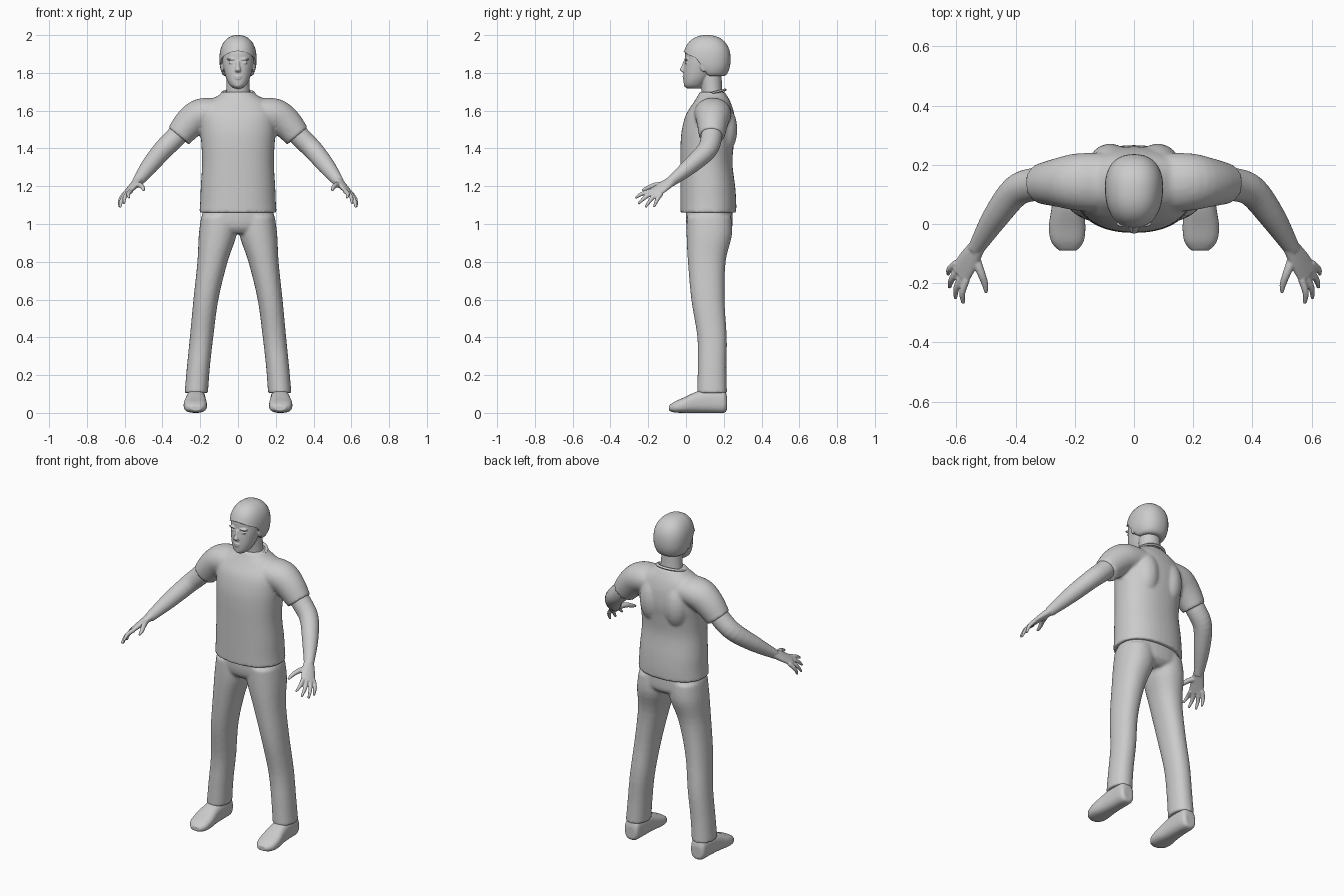
import bpy, bmesh, math
from mathutils import Vector, Matrix

cube = bpy.data.objects.get("Cube")
if cube:
    bpy.data.objects.remove(cube, do_unlink=True)

grey = bpy.data.materials.new("plain_grey")
grey.use_nodes = True
grey.diffuse_color = (0.6, 0.6, 0.6, 1)
for node in grey.node_tree.nodes:
    if node.type == 'BSDF_PRINCIPLED':
        node.inputs["Base Color"].default_value = (0.6, 0.6, 0.6, 1)
        node.inputs["Roughness"].default_value = 0.8

X, Y, Z = Vector((1, 0, 0)), Vector((0, 1, 0)), Vector((0, 0, 1))


def spline(rows, steps=4):
    """Smooth curve through rows of (x, y, z, ru, rv)."""
    out = []
    last = len(rows) - 1
    for i in range(last):
        a, b, c, d = (Vector(rows[min(max(k, 0), last)]) for k in (i - 1, i, i + 1, i + 2))
        for s in range(steps):
            t = s / steps
            out.append(b + (c - a) * t / 2 + (2 * a - 5 * b + 4 * c - d) * t * t / 2
                       + (3 * b - a - 3 * c + d) * t ** 3 / 2)
    return out + [Vector(rows[last])]


def loft(bm, rows, u=Y, v=None, power=2.0, sides=28):
    """Closed skin over oval rings; without v the rings follow the path."""
    pts = spline(rows)
    mids = [Vector(p[:3]) for p in pts]
    rings = []
    for i, p in enumerate(pts):
        a, b = u, v
        if v is None:
            t = (mids[min(i + 1, len(mids) - 1)] - mids[max(i - 1, 0)]).normalized()
            a = (u - t * u.dot(t)).normalized()
            b = t.cross(a)
        ring = []
        for k in range(sides):
            ang = math.tau * k / sides
            c, s = math.cos(ang), math.sin(ang)
            ring.append(bm.verts.new(mids[i]
                        + a * p[3] * math.copysign(abs(c) ** (2 / power), c)
                        + b * p[4] * math.copysign(abs(s) ** (2 / power), s)))
        rings.append(ring)
    for r, q in zip(rings, rings[1:]):
        for k in range(sides):
            n = (k + 1) % sides
            bm.faces.new((r[k], r[n], q[n], q[k]))
    bm.faces.new(rings[0])
    bm.faces.new(rings[-1])


def ball(bm, loc, size):
    m = Matrix.Translation(loc) @ Matrix.Diagonal((*size, 1))
    bmesh.ops.create_uvsphere(bm, u_segments=20, v_segments=12, radius=1, matrix=m)


def finish(name, bm, voxel=0, smooth=3):
    """Turn the bmesh into an object, fusing its shells when voxel is set."""
    bmesh.ops.recalc_face_normals(bm, faces=bm.faces[:])
    me = bpy.data.meshes.new(name)
    bm.to_mesh(me)
    bm.free()
    me.materials.append(grey)
    ob = bpy.data.objects.new(name, me)
    bpy.context.collection.objects.link(ob)
    bpy.ops.object.select_all(action='DESELECT')
    ob.select_set(True)
    bpy.context.view_layer.objects.active = ob
    bpy.ops.object.shade_smooth_by_angle(angle=math.radians(45))
    if voxel:
        fuse = ob.modifiers.new("fuse", 'REMESH')
        fuse.mode = 'VOXEL'
        fuse.voxel_size = voxel
        fuse.use_smooth_shade = True
        soft = ob.modifiers.new("soften", 'SMOOTH')
        soft.factor = 0.5
        soft.iterations = smooth
    return ob


def flip(rows, s):
    return [(s * r[0], *r[1:]) for r in rows]


# shirt: trunk and short sleeves
bm = bmesh.new()
loft(bm, [(0, .118, 1.06, .205, .148), (0, .118, 1.12, .2, .148), (0, .115, 1.2, .197, .145),
          (0, .108, 1.32, .19, .138), (0, .112, 1.42, .194, .141), (0, .12, 1.5, .2, .142),
          (0, .128, 1.58, .2, .128), (0, .138, 1.64, .168, .1), (0, .14, 1.68, .105, .077),
          (0, .138, 1.7, .08, .066)], X, Y, 2.25, 40)
for s in (1, -1):
    loft(bm, flip([(.09, .14, 1.59, .1, .075), (.19, .142, 1.58, .097, .086),
                   (.255, .14, 1.535, .083, .083), (.315, .136, 1.465, .068, .07)], s))
    # shoulder blades
    ball(bm, (s * .08, .2, 1.5), (.075, .072, .13))
finish("shirt", bm, .009, 4)

# collar
bm = bmesh.new()
loop = [(.083 * math.cos(a), .138 + .068 * math.sin(a), 1.692 + .018 * math.sin(a), .007, .009)
        for a in (math.tau * k / 16 for k in range(17))]
loft(bm, loop, Z, sides=8)
finish("collar", bm)

# trousers: hips and two legs
bm = bmesh.new()
loft(bm, [(0, .122, 1.1, .18, .12), (0, .123, 1.03, .19, .124),
          (0, .125, .98, .17, .118), (0, .12, .95, .1, .09)], X, Y, 2.3, 36)
for s in (1, -1):
    loft(bm, flip([(.1, .122, 1.04, .095, .118), (.108, .123, .94, .1, .12),
                   (.135, .11, .8, .08, .1), (.17, .116, .6, .066, .088),
                   (.193, .138, .4, .062, .078), (.21, .138, .24, .061, .076),
                   (.221, .138, .105, .062, .079)], s), X, Y, 2.2)
finish("trousers", bm, .009, 4)

for s, side in ((1, "left"), (-1, "right")):
    # shoe
    bm = bmesh.new()
    loft(bm, flip([(.222, .217, .05, .03, .035), (.222, .2, .062, .046, .062),
                   (.222, .13, .064, .05, .064), (.224, .06, .057, .054, .057),
                   (.226, -.01, .041, .062, .041), (.225, -.06, .031, .055, .029),
                   (.223, -.09, .025, .03, .014)], s), X, Z, 2.6)
    finish(side + "_shoe", bm, .006, 2)

    # arm, palm, fingers and thumb fused together
    bm = bmesh.new()
    loft(bm, flip([(.27, .137, 1.53, .055, .055), (.335, .134, 1.455, .056, .055),
                   (.4, .11, 1.39, .053, .052), (.47, .02, 1.305, .043, .045),
                   (.535, -.085, 1.22, .026, .028)], s))
    across = Vector((s * .49, .85, -.2))
    loft(bm, flip([(.522, -.065, 1.235, .026, .025), (.557, -.12, 1.198, .038, .019),
                   (.588, -.17, 1.163, .042, .013)], s), across)
    tips = [(.577, -.268, 1.138), (.603, -.252, 1.108), (.623, -.215, 1.088), (.628, -.17, 1.09)]
    for i, tip in enumerate(tips):
        k = (i - 1.5) * .022
        base = Vector((.583 + .49 * k, -.16 + .85 * k, 1.168 - .2 * k))
        mid = base.lerp(Vector(tip), .55) + Vector((.008, 0, .006))
        loft(bm, flip([(*base, .013, .013), (*mid, .011, .011), (*tip, .006, .006)], s),
             across, sides=12)
    loft(bm, flip([(.543, -.1, 1.21, .018, .018), (.517, -.165, 1.205, .014, .014),
                   (.503, -.205, 1.19, .011, .011), (.5, -.232, 1.178, .006, .006)], s),
         Z, sides=12)
    finish(side + "_arm", bm, .004, 2)

# head, neck and face
bm = bmesh.new()
loft(bm, [(0, .145, 1.63, .075, .06), (0, .138, 1.7, .063, .055),
          (0, .13, 1.8, .06, .058)], X, Y)
loft(bm, [(0, .04, 1.718, .022, .035), (0, .042, 1.735, .043, .052), (0, .055, 1.77, .062, .068),
          (0, .075, 1.82, .076, .087), (0, .092, 1.87, .085, .098), (0, .1, 1.92, .083, .1),
          (0, .105, 1.965, .05, .06)], X, Y, 2.15)
loft(bm, [(0, -.006, 1.862, .008, .008), (0, -.014, 1.835, .01, .01),
          (0, -.02, 1.815, .015, .013), (0, -.008, 1.802, .012, .008)], X, Y, sides=14)
ball(bm, (0, -.008, 1.781), (.022, .011, .006))
ball(bm, (0, -.007, 1.77), (.02, .011, .006))
ball(bm, (0, .003, 1.737), (.022, .015, .015))
for s in (1, -1):
    ball(bm, (s * .035, .001, 1.872), (.026, .012, .006))
    ball(bm, (s * .034, .005, 1.853), (.016, .012, .007))
    ball(bm, (s * .083, .095, 1.838), (.011, .021, .034))
finish("head", bm, .004, 2)

# hair cap trimmed to a hairline falling from the fringe to the nape
bm = bmesh.new()
ball(bm, (0, 0, 0), (1, 1, 1))
bmesh.ops.subdivide_edges(bm, edges=bm.edges[:], cuts=1, use_grid_fill=True)
for vert in bm.verts:
    c = vert.co.copy()
    c /= sum(abs(w) ** 2.3 for w in c) ** (1 / 2.3)
    x, y, z = c.x * (.098 + .006 * c.y), .111 + c.y * .125, 1.872 + c.z * .128
    back = min(max((y - .04) / .09, 0), 1)
    line = 1.915 - 4.5 * x * x * (1 - back) - .132 * back * back * (3 - 2 * back)
    vert.co = (x, y, max(z, line))
bmesh.ops.remove_doubles(bm, verts=bm.verts[:], dist=.0005)
finish("hair", bm)
